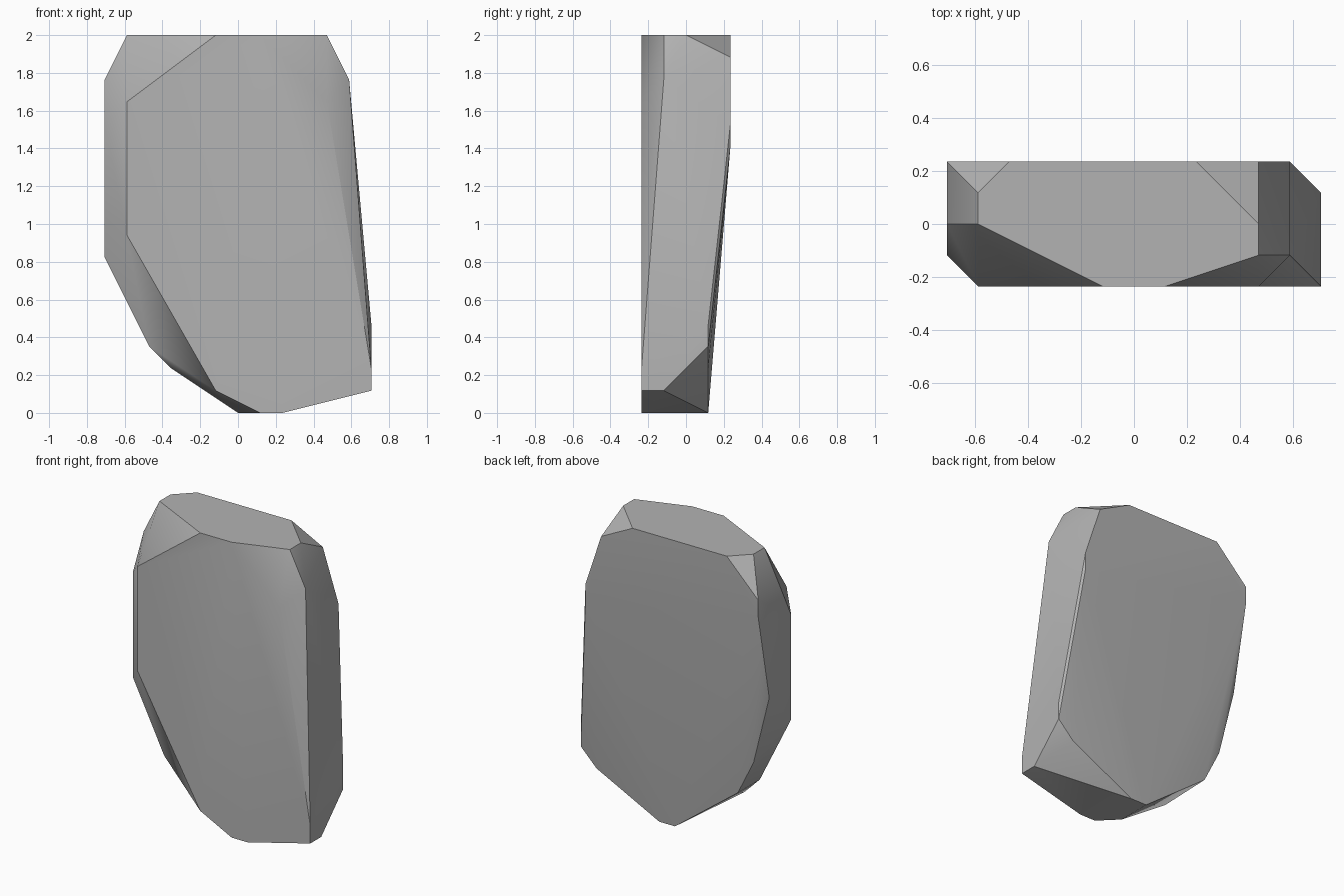
import bpy
import bmesh
import math

cube = bpy.data.objects.get("Cube")
if cube:
    bpy.data.objects.remove(cube, do_unlink=True)

UNIT = 2 / 17  # the stone is chiselled on a regular grid


def on_y(y, outline):
    """Outline of (x, z) pairs lying on a plane facing front or back."""
    return [(x, y, z) for x, z in outline]


def on_z(z, outline):
    """Outline of (x, y) pairs lying on a level plane."""
    return [(x, y, z) for x, y in outline]


def on_x(x, outline):
    """Outline of (y, z) pairs lying on a plane facing left or right."""
    return [(x, y, z) for y, z in outline]


corners = []

# Flat top and small foot
corners += on_z(17, [(-5, 1), (-4, 2), (2, 2), (4, 0), (4, -1), (1, -2), (-1, -2), (-5, 0)])
corners += on_z(0, [(0, -1), (0, 1), (1, 1), (1, -2), (2, -2)])

# Broad front face
corners += on_y(-2, [(-5, 14), (-5, 8), (-1, 1), (6, 1), (6, 2), (4, 14)])

# Back face, which leans inward towards the foot
corners += on_y(2, [(4, 16), (5, 13), (5, 12), (-6, 14), (-6, 15)])
corners += on_y(1, [(6, 4), (6, 3), (5, 2), (-4, 3), (-5, 5)])

# Narrow sides
corners += on_x(-6, [(0, 15), (-1, 13), (-1, 7), (1, 9)])
corners += on_x(6, [(-1, 1)])
corners += on_x(5, [(-1, 15)])

# Chipped lower corner
corners += on_y(-1, [(-4, 3), (-3, 2)])

# Wrap the corners into one solid stone
bm = bmesh.new()
for corner in corners:
    bm.verts.new([c * UNIT for c in corner])
hull = bmesh.ops.convex_hull(bm, input=bm.verts)
loose = [v for v in bm.verts if not v.link_faces]
bmesh.ops.delete(bm, geom=loose, context="VERTS")
bmesh.ops.dissolve_limit(bm, angle_limit=math.radians(0.5), verts=bm.verts, edges=bm.edges)
bmesh.ops.recalc_face_normals(bm, faces=bm.faces)

mesh = bpy.data.meshes.new("stone")
bm.to_mesh(mesh)
bm.free()
stone = bpy.data.objects.new("stone", mesh)
bpy.context.collection.objects.link(stone)

# Plain grey stone material
grey = bpy.data.materials.new("stone grey")
grey.use_nodes = True
colour = (0.45, 0.45, 0.45, 1)
grey.diffuse_color = colour
grey.node_tree.nodes["Principled BSDF"].inputs["Base Color"].default_value = colour
mesh.materials.append(grey)

# Soft shading across shallow bends, crisp along the chiselled edges
bpy.ops.object.select_all(action="DESELECT")
stone.select_set(True)
bpy.context.view_layer.objects.active = stone
bpy.ops.object.shade_smooth_by_angle(angle=math.radians(30))
